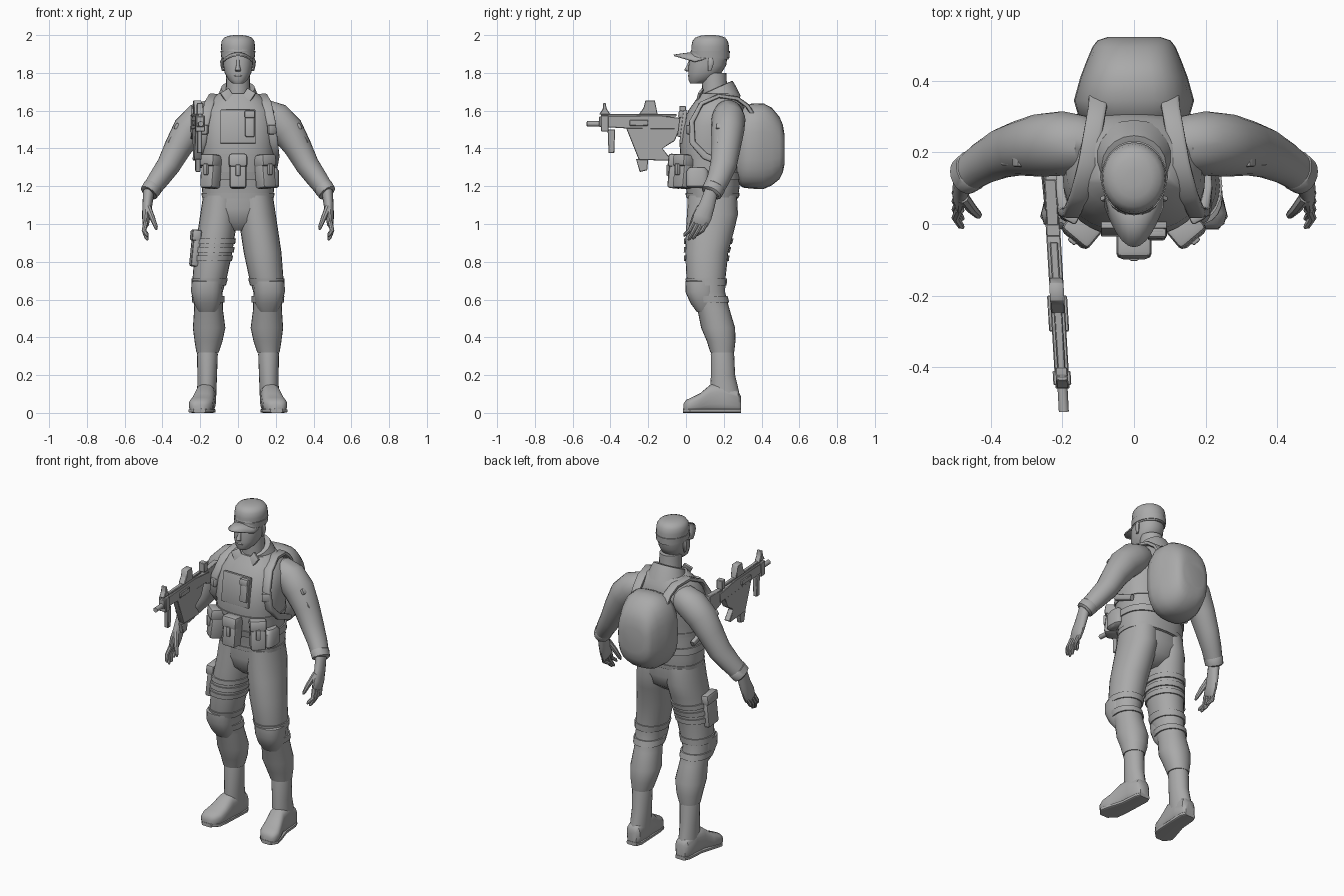
import bpy, bmesh, math
from mathutils import Vector, Matrix

mat = bpy.data.materials.new("plain grey")
mat.diffuse_color = (0.4, 0.4, 0.4, 1)
UP, BACK = (0, 0, 1), (0, 1, 0)


def finish(name, bm):
    bmesh.ops.recalc_face_normals(bm, faces=bm.faces)
    me = bpy.data.meshes.new(name)
    bm.to_mesh(me)
    bm.free()
    ob = bpy.data.objects.new(name, me)
    me.materials.append(mat)
    bpy.context.collection.objects.link(ob)
    return ob


def loft(name, secs, n=2.0, seg=20, axis=None, s=1):
    """Skin superellipse rings (x, y, z, ru, rv) along a path; s=-1 mirrors in x."""
    bm = bmesh.new()
    rings = []
    for i, (x, y, z, ru, rv) in enumerate(secs):
        a, b = secs[max(i - 1, 0)], secs[min(i + 1, len(secs) - 1)]
        t = (Vector(axis) if axis else Vector(b[:3]) - Vector(a[:3])).normalized()
        u = Vector((1, 0, 0))
        u = (u - t * u.dot(t)).normalized()
        v = t.cross(u)
        ring = []
        for k in range(seg):
            c, d = math.cos(math.tau * k / seg), math.sin(math.tau * k / seg)
            p = Vector((x, y, z)) + u * ru * math.copysign(abs(c) ** (2 / n), c) \
                + v * rv * math.copysign(abs(d) ** (2 / n), d)
            ring.append(bm.verts.new((p.x * s, p.y, p.z)))
        rings.append(ring)
    for r, q in zip(rings, rings[1:]):
        for k in range(seg):
            bm.faces.new((r[k], r[(k + 1) % seg], q[(k + 1) % seg], q[k]))
    bm.faces.new(rings[0])
    bm.faces.new(rings[-1])
    return finish(name, bm)


def band(name, prof, z0, z1, off, n=2.0, s=1, seg=20):
    """Raised strap wrapped around a horizontally lofted profile."""
    def at(z, o):
        for a, b in zip(prof, prof[1:]):
            if min(a[2], b[2]) <= z <= max(a[2], b[2]):
                f = (z - a[2]) / (b[2] - a[2])
                p = [i + (j - i) * f for i, j in zip(a, b)]
                return (p[0], p[1], z, p[3] + o, p[4] + o)
    loft(name, [at(z0, -.01), at(z0, off), at(z1, off), at(z1, -.01)], n, seg, UP, s)


def box(name, c, size, rz=0, rx=0, ry=0, bevel=.008):
    bm = bmesh.new()
    bmesh.ops.create_cube(bm, size=1)
    m = Matrix.Translation(c) @ Matrix.Rotation(rz, 4, 'Z') @ Matrix.Rotation(ry, 4, 'Y') \
        @ Matrix.Rotation(rx, 4, 'X') @ Matrix.Diagonal((*size, 1))
    bmesh.ops.transform(bm, matrix=m, verts=bm.verts)
    bmesh.ops.bevel(bm, geom=bm.edges[:], offset=bevel, segments=2, profile=.5, affect='EDGES')
    return finish(name, bm)


# Torso with vest, hips
torso = [(0, .14, 1.135, .185, .135), (0, .142, 1.2, .193, .142), (0, .13, 1.3, .187, .155),
         (0, .128, 1.42, .198, .162), (0, .145, 1.52, .2, .165), (0, .162, 1.6, .19, .15),
         (0, .172, 1.65, .155, .125), (0, .175, 1.69, .105, .1)]
loft("vest", torso, 2.4, 32, UP)
loft("hips", [(0, .14, 1.18, .18, .13), (0, .14, 1.08, .19, .132), (0, .137, 1.01, .15, .113),
              (0, .13, .965, .05, .06)], 2.2, 28, UP)
band("vest_hem", torso, 1.14, 1.165, .005, 2.4, seg=32)
band("belt", torso, 1.235, 1.275, .008, 2.4, seg=32)
band("chest_strap", torso, 1.345, 1.37, .005, 2.4, seg=32)

# Neck, collar and head
loft("neck", [(0, .16, 1.62, .07, .075), (0, .152, 1.7, .064, .066), (0, .148, 1.8, .062, .066)], axis=UP)
loft("collar", [(0, .19, 1.63, .125, .11), (0, .175, 1.685, .104, .1), (0, .163, 1.72, .09, .092),
                (0, .163, 1.722, .075, .08)], axis=(0, -.45, 1))
loft("head", [(0, .06, 1.745, .03, .038), (0, .075, 1.762, .05, .062), (0, .1, 1.80, .071, .088),
              (0, .113, 1.84, .078, .1), (0, .12, 1.89, .082, .1), (0, .125, 1.93, .08, .095)], 2.2, 24, UP)
loft("nose", [(0, .01, 1.808, .013, .008), (0, .004, 1.815, .015, .014), (0, .014, 1.84, .009, .01),
              (0, .022, 1.87, .008, .006)], axis=UP, seg=10)
loft("lips", [(0, .025, 1.777, .018, .01), (0, .02, 1.784, .025, .01), (0, .022, 1.792, .018, .008)],
     axis=UP, seg=12)
cap = [(0, .128, 1.872, .083, .098), (0, .128, 1.9, .087, .1), (0, .128, 1.94, .09, .1),
       (0, .128, 1.968, .087, .094), (0, .128, 1.986, .074, .08), (0, .128, 1.996, .05, .055),
       (0, .128, 2.0, .02, .025)]
loft("cap", cap, 2.0, 28, UP)
band("cap_band", cap, 1.88, 1.915, .004, 2.0, seg=28)

# Curved cap brim
bm = bmesh.new()
grid = [[bm.verts.new((u * .082, (.065 + .05 * u * u) * (1 - v) + (-.065 + .11 * u * u) * v,
                       1.915 - .035 * u * u - .018 * v)) for u in [k / 5 for k in range(-5, 6)]]
        for v in (0, .5, 1)]
for r, q in zip(grid, grid[1:]):
    for k in range(10):
        bm.faces.new((r[k], r[k + 1], q[k + 1], q[k]))
sol = finish("cap_brim", bm).modifiers.new("thickness", 'SOLIDIFY')
sol.thickness = .008

leg = [(.09, .14, 1.15, .095, .13), (.1, .14, 1.05, .1, .135), (.112, .128, .97, .1, .128),
       (.13, .11, .85, .1, .114), (.149, .106, .72, .091, .104), (.16, .112, .64, .079, .095),
       (.156, .145, .55, .076, .085), (.153, .17, .45, .086, .09), (.156, .186, .38, .074, .076),
       (.161, .192, .32, .059, .063)]

for s, side in ((1, "left"), (-1, "right")):
    # Sleeve and cuff
    loft("sleeve_" + side, [(.1, .22, 1.585, .05, .06), (.14, .223, 1.58, .08, .08), (.2, .225, 1.553, .092, .09),
                            (.262, .22, 1.495, .088, .088), (.318, .212, 1.405, .073, .077),
                            (.368, .198, 1.31, .063, .07), (.422, .17, 1.235, .055, .06),
                            (.472, .135, 1.165, .046, .053)], s=s)
    loft("cuff_" + side, [(.448, .153, 1.2, .046, .054), (.452, .15, 1.194, .052, .059),
                          (.472, .135, 1.165, .049, .056), (.474, .133, 1.162, .04, .045)], s=s)
    # Hand
    loft("palm_" + side, [(.472, .134, 1.175, .03, .036), (.48, .112, 1.1, .026, .042),
                          (.486, .088, 1.04, .022, .05), (.488, .072, 1.0, .017, .045),
                          (.488, .068, .99, .008, .036)], s=s, seg=14)
    for i in range(4):
        d = (i - 1.5) * .023
        drop = (.02, .0, .005, .025)[i]
        loft("finger_%d_%s" % (i + 1, side), [(.488, .075 + d, 1.01, .013, .012), (.498, .052 + d, .965, .012, .011),
             (.484, .03 + d, .925 + drop, .01, .01), (.478, .025 + d, .915 + drop, .005, .005)], s=s, seg=8)
    loft("thumb_" + side, [(.478, .075, 1.09, .018, .018), (.455, .045, 1.035, .015, .015),
                           (.435, .025, .985, .011, .011), (.432, .02, .97, .005, .005)], s=s, seg=8)
    # Sleeve pocket, collar point, ear
    box("sleeve_pocket_" + side, (s * .333, .2, 1.475), (.025, .075, .12), ry=-s * .55)
    box("sleeve_pocket_flap_" + side, (s * .321, .2, 1.515), (.03, .082, .035), ry=-s * .55)
    box("collar_point_" + side, (s * .052, .072, 1.675), (.055, .014, .075), rz=-s * .4, ry=s * .5, rx=-.4,
        bevel=.004)
    loft("ear_" + side, [(.08, .125, 1.81, .005, .008), (.084, .13, 1.835, .008, .014),
                         (.086, .132, 1.86, .009, .016), (.082, .13, 1.88, .005, .01)], s=s, seg=10, axis=UP)
    # Trouser leg, knee pad and straps
    loft("trouser_leg_" + side, leg, 2.1, 24, UP, s)
    loft("knee_pad_" + side, [(.16, .085, .705, .072, .062), (.163, .082, .695, .084, .086),
                              (.166, .08, .64, .082, .083), (.162, .094, .58, .072, .07),
                              (.16, .107, .535, .05, .05)], 2.4, 20, UP, s)
    band("knee_strap_upper_" + side, leg, .675, .712, .007, 2.1, s)
    band("knee_strap_lower_" + side, leg, .585, .62, .008, 2.1, s)
    # Boot
    loft("boot_shaft_" + side, [(.161, .192, .345, .05, .056), (.162, .193, .31, .055, .062),
                                (.163, .196, .2, .052, .064), (.165, .203, .12, .051, .076),
                                (.167, .21, .05, .05, .078)], axis=UP, s=s)
    loft("boot_foot_" + side, [(.166, .29, .045, .03, .045), (.166, .275, .06, .045, .06),
                               (.168, .2, .078, .052, .078), (.174, .13, .075, .052, .075),
                               (.186, .075, .052, .06, .052), (.196, .03, .041, .064, .041),
                               (.202, 0, .034, .05, .034), (.204, -.014, .024, .028, .024)], 2.8, 24, BACK, s)
    loft("boot_sole_" + side, [(.166, .292, .011, .034, .011), (.166, .26, .011, .048, .011),
                               (.172, .16, .011, .05, .011), (.188, .07, .011, .062, .011),
                               (.198, .02, .011, .064, .011), (.204, -.016, .011, .032, .011)], 5, 20, BACK, s)
    # Backpack shoulder strap
    loft("shoulder_strap_" + side, [(.1, .36, 1.57, .026, .012), (.102, .325, 1.625, .026, .012),
                                    (.112, .27, 1.665, .026, .012), (.13, .17, 1.678, .026, .012),
                                    (.153, .08, 1.635, .026, .012), (.175, .03, 1.54, .024, .014),
                                    (.19, .035, 1.43, .022, .016), (.205, .1, 1.36, .014, .018),
                                    (.198, .22, 1.31, .012, .016)], 4, 16, s=s)
    box("strap_buckle_" + side, (s * .178, .018, 1.5), (.045, .025, .05), rz=s * .5)
    # Slanted front pouch
    box("side_pouch_" + side, (s * .143, -.012, 1.268), (.088, .075, .16), rz=s * .7, rx=-.12, bevel=.014)
    box("side_pouch_flap_" + side, (s * .143, -.012, 1.335), (.096, .082, .065), rz=s * .7, rx=-.12, bevel=.014)
    box("side_pouch_tab_" + side, (s * .17, -.045, 1.29), (.026, .02, .06), rz=s * .7, bevel=.005)

# Centre pouch, hip pouch and chest panel
box("centre_pouch", (0, -.055, 1.268), (.088, .075, .16), rx=-.1, bevel=.014)
box("centre_pouch_flap", (0, -.055, 1.335), (.098, .08, .07), rx=-.1, bevel=.014)
box("centre_pouch_tab", (0, -.096, 1.285), (.026, .014, .06), bevel=.005)
loft("hip_pouch", [(.185, .06, 1.19, .02, .045), (.187, .06, 1.2, .03, .058), (.187, .06, 1.28, .03, .058),
                   (.185, .06, 1.3, .02, .04)], 2.6, 18, UP)
box("chest_panel", (0, -.014, 1.515), (.185, .02, .18), rx=-.13, bevel=.004)
box("radio_pocket", (.063, -.026, 1.53), (.05, .025, .14), rx=-.13)
box("radio_pocket_flap", (.063, -.025, 1.58), (.056, .03, .04), rx=-.13)

# Backpack
loft("backpack", [(0, .27, 1.4, .12, .18), (0, .3, 1.405, .155, .212), (0, .345, 1.412, .168, .225),
                  (0, .41, 1.412, .15, .227), (0, .455, 1.41, .133, .205), (0, .495, 1.402, .116, .165),
                  (0, .513, 1.4, .102, .125), (0, .522, 1.395, .075, .075)], 2.7, 28, BACK)

# Thigh holster on the right leg
for i, z in enumerate((.805, .85, .895)):
    band("thigh_strap_%d" % i, leg, z, z + .028, .008, 2.1, -1)
box("thigh_holster", (-.226, .09, .87), (.04, .115, .19), rz=.1, ry=.1, bevel=.012)
box("thigh_holster_flap", (-.223, .09, .94), (.05, .122, .06), rz=.1, ry=.1, bevel=.012)


# Rifle: side outlines given as (y, z), slightly angled in plan
def plate(name, pts, w):
    bm = bmesh.new()
    gx = lambda y: -.233 - .06 * (y - .1)
    a, b = [[bm.verts.new((gx(y) + d, y, z)) for y, z in pts] for d in (-w / 2, w / 2)]
    bm.faces.new(a)
    bm.faces.new(b)
    for k in range(len(pts)):
        j = (k + 1) % len(pts)
        bm.faces.new((a[k], a[j], b[j], b[k]))
    bmesh.ops.recalc_face_normals(bm, faces=bm.faces)
    bmesh.ops.bevel(bm, geom=bm.edges[:], offset=.003, segments=1, affect='EDGES')
    finish(name, bm)


def block(name, y0, y1, z0, z1, w):
    plate(name, [(y0, z0), (y1, z0), (y1, z1), (y0, z1)], w)


loft("rifle_barrel", [(-.196, -.525, 1.53, .014, .014), (-.2, -.45, 1.53, .014, .014),
                      (-.205, -.36, 1.53, .016, .016)], seg=12)
plate("rifle_receiver", [(-.46, 1.515), (-.3, 1.505), (.02, 1.5), (.02, 1.555), (-.14, 1.575), (-.46, 1.57)], .04)
plate("rifle_body", [(-.32, 1.515), (-.03, 1.51), (-.06, 1.44), (-.125, 1.4), (-.08, 1.345), (-.095, 1.335),
                     (-.25, 1.34)], .036)
plate("rifle_magazine", [(-.265, 1.345), (-.2, 1.345), (-.205, 1.285), (-.245, 1.275)], .026)
block("rifle_rail", -.45, -.05, 1.57, 1.583, .022)
plate("rifle_scope", [(-.25, 1.58), (-.15, 1.58), (-.165, 1.655), (-.215, 1.655), (-.225, 1.615)], .04)
plate("rifle_front_sight", [(-.46, 1.58), (-.4, 1.58), (-.42, 1.61), (-.425, 1.64), (-.438, 1.64), (-.44, 1.61)], .034)
block("rifle_front_clamp", -.45, -.41, 1.49, 1.575, .05)
plate("rifle_foregrip", [(-.415, 1.5), (-.375, 1.5), (-.38, 1.375), (-.41, 1.375)], .026)
block("rifle_rear_sight", -.035, 0, 1.57, 1.625, .04)
plate("rifle_stock", [(-.01, 1.49), (.12, 1.45), (.125, 1.58), (-.01, 1.57)], .034)
block("rifle_side_light", -.3, -.2, 1.52, 1.55, .056)

for ob in bpy.context.scene.objects:
    ob.select_set(True)
    bpy.context.view_layer.objects.active = ob
bpy.ops.object.shade_smooth_by_angle(angle=math.radians(40))
